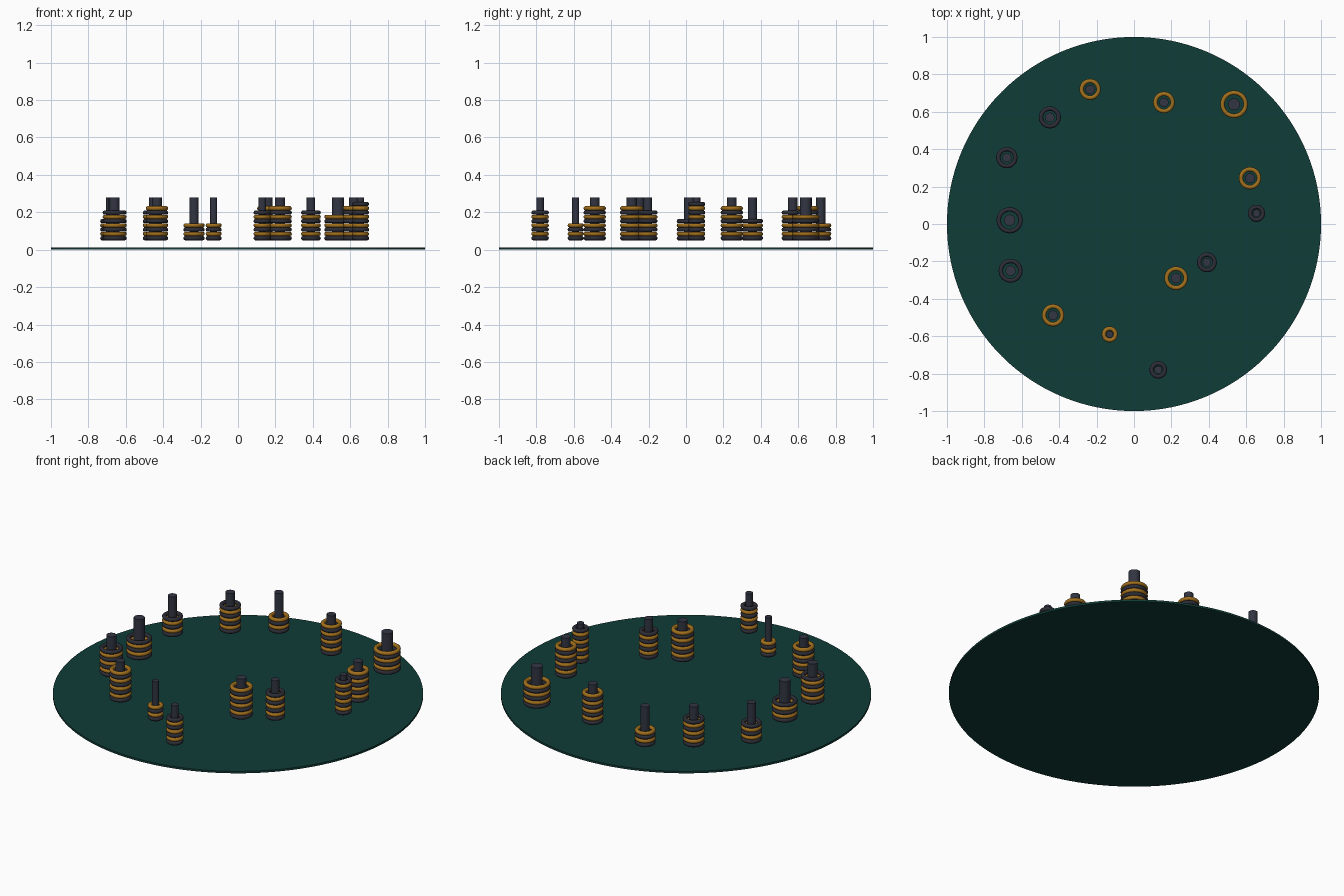
import bpy
import bmesh
import math

cube = bpy.data.objects.get("Cube")
if cube:
    bpy.data.objects.remove(cube, do_unlink=True)


def make_material(name, colour):
    material = bpy.data.materials.new(name)
    material.use_nodes = True
    rgba = (*colour, 1.0)
    material.diffuse_color = rgba
    shader = next(n for n in material.node_tree.nodes if n.type == "BSDF_PRINCIPLED")
    shader.inputs["Base Color"].default_value = rgba
    return material


GREEN = make_material("deep green", (0.005, 0.045, 0.038))
SLATE = make_material("slate grey", (0.032, 0.036, 0.055))
CHARCOAL = make_material("charcoal", (0.026, 0.026, 0.038))
GOLD = make_material("dark gold", (0.36, 0.16, 0.012))


def cylinder(name, x, y, bottom, top, radius, sides, material):
    bpy.ops.mesh.primitive_cylinder_add(
        vertices=sides, radius=radius, depth=top - bottom,
        location=(x, y, (bottom + top) / 2))
    obj = bpy.context.object
    obj.name = name
    obj.data.materials.append(material)
    bpy.ops.object.shade_smooth_by_angle(angle=math.radians(35))
    return obj


def ring_mesh(name, outer, tube, material):
    """Torus swept by spinning a small circle around z."""
    bm = bmesh.new()
    circle = []
    steps, sides = 28, 10
    for i in range(steps):
        a = math.tau * i / steps
        row = []
        for j in range(sides):
            b = math.tau * j / sides
            r = outer - tube + tube * math.cos(b)
            row.append(bm.verts.new((r * math.cos(a), r * math.sin(a), tube * math.sin(b))))
        circle.append(row)
    for i in range(steps):
        here, there = circle[i], circle[(i + 1) % steps]
        for j in range(sides):
            k = (j + 1) % sides
            bm.faces.new((here[j], there[j], there[k], here[k])).smooth = True
    mesh = bpy.data.meshes.new(name)
    bm.to_mesh(mesh)
    bm.free()
    mesh.materials.append(material)
    return mesh


BASE, TOP = 0.05, 0.278
PITCH, TUBE = 0.0228, 0.0117


def ring_stack(label, x, y, outer, count):
    # Central peg
    cylinder(f"peg_{label}", x, y, BASE, TOP, outer * 0.43, 24, SLATE)
    # Alternating rings, dark one at the bottom
    meshes = (ring_mesh("dark_ring", outer, TUBE, CHARCOAL),
              ring_mesh("gold_ring", outer, TUBE, GOLD))
    for level in range(count):
        colour = ("dark", "gold")[level % 2]
        ring = bpy.data.objects.new(f"{colour}_ring_{label}_{level}", meshes[level % 2])
        ring.location = (x, y, BASE + TUBE + PITCH * level)
        bpy.context.collection.objects.link(ring)


# Thin round base
cylinder("round_base", 0, 0, 0, 0.012, 1, 128, GREEN)

# Stacks: x, y, ring radius, number of rings
STACKS = [
    (-.235, .72, .057, 4), (.16, .65, .058, 8), (.535, .64, .074, 6),
    (-.45, .57, .059, 7), (-.68, .355, .057, 5), (.62, .245, .06, 8),
    (.655, .057, .046, 9), (-.665, .02, .07, 5), (-.66, -.25, .064, 7),
    (-.433, -.488, .06, 8), (.225, -.29, .063, 8), (.39, -.205, .053, 7),
    (-.13, -.59, .043, 4), (.13, -.78, .047, 7),
]
for label, stack in enumerate(STACKS):
    ring_stack(label, *stack)
